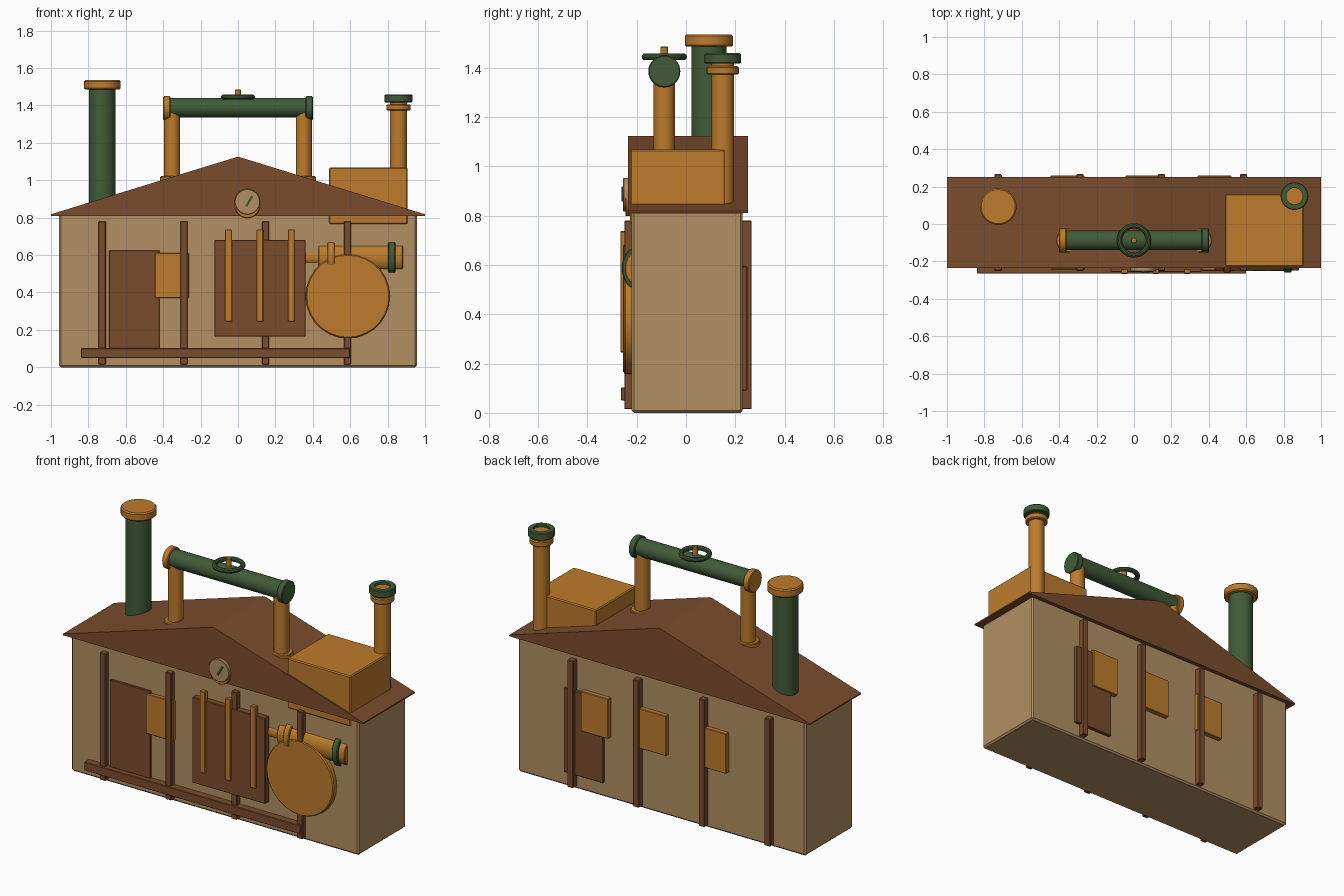
import bpy, bmesh, math
from mathutils import Matrix, Vector

if "Cube" in bpy.data.objects:
    bpy.data.objects.remove(bpy.data.objects["Cube"])


def material(name, rgb):
    m = bpy.data.materials.new(name)
    m.diffuse_color = (*rgb, 1)
    m.use_nodes = True
    m.node_tree.nodes["Principled BSDF"].inputs["Base Color"].default_value = m.diffuse_color
    return m


TAN = material("tan_plaster", (0.445, 0.275, 0.122))
BROWN = material("brown_wood", (0.195, 0.072, 0.026))
ORANGE = material("orange_copper", (0.51, 0.20, 0.025))
GREEN = material("dark_green_iron", (0.053, 0.103, 0.039))


def finish(name, bm, mat, bevel=0.0, smooth=False):
    bmesh.ops.recalc_face_normals(bm, faces=bm.faces[:])
    me = bpy.data.meshes.new(name)
    bm.to_mesh(me)
    bm.free()
    me.materials.append(mat)
    ob = bpy.data.objects.new(name, me)
    bpy.context.collection.objects.link(ob)
    if bevel:
        mod = ob.modifiers.new("bevel", 'BEVEL')
        mod.width = bevel
        mod.segments = 1
        mod.limit_method = 'ANGLE'
        mod.angle_limit = math.radians(40)
    if smooth:
        bpy.ops.object.select_all(action='DESELECT')
        ob.select_set(True)
        bpy.context.view_layer.objects.active = ob
        bpy.ops.object.shade_smooth_by_angle(angle=math.radians(35))
    return ob


def box(name, mat, x, y, z, bevel=0.003):
    """Box from (min, max) ranges."""
    bm = bmesh.new()
    lo, hi = Vector((x[0], y[0], z[0])), Vector((x[1], y[1], z[1]))
    bmesh.ops.create_cube(bm, size=1, matrix=Matrix.Translation((lo + hi) / 2)
                          @ Matrix.Diagonal((*(hi - lo), 1)))
    return finish(name, bm, mat, bevel)


def cyl(name, mat, a, b, r, bevel=0.0, sides=32, squash_y=1.0):
    """Cylinder between two points, optionally flattened along y."""
    a, b = Vector(a), Vector(b)
    mid, d = (a + b) / 2, b - a
    bm = bmesh.new()
    bmesh.ops.create_cone(bm, cap_ends=True, segments=sides, radius1=r, radius2=r, depth=d.length,
                          matrix=Matrix.Translation(mid) @ Matrix.Diagonal((1, squash_y, 1, 1))
                          @ Vector((0, 0, 1)).rotation_difference(d).to_matrix().to_4x4())
    return finish(name, bm, mat, bevel, True)


def lathe_ring(name, mat, centre, profile, sides=32):
    """Closed (radius, height) profile spun around z."""
    bm = bmesh.new()
    rings = []
    for i in range(sides):
        t = 2 * math.pi * i / sides
        rings.append([bm.verts.new((centre[0] + r * math.cos(t), centre[1] + r * math.sin(t),
                                    centre[2] + h)) for r, h in profile])
    n = len(profile)
    for i in range(sides):
        p, q = rings[i], rings[(i + 1) % sides]
        for j in range(n):
            k = (j + 1) % n
            bm.faces.new((p[j], q[j], q[k], p[k]))
    return finish(name, bm, mat, 0, True)


# Walls
box("house_body", TAN, (-0.957, 0.957), (-0.22, 0.23), (0, 0.818), 0.01)

# Gable roof
bm = bmesh.new()
outline = [(-1, 0.81), (1, 0.81), (1, 0.818), (0.01, 1.123), (-0.01, 1.123), (-1, 0.818)]
face = bm.faces.new([bm.verts.new((x, -0.236, z)) for x, z in outline])
ext = bmesh.ops.extrude_face_region(bm, geom=[face])
bmesh.ops.translate(bm, vec=(0, 0.488, 0),
                    verts=[g for g in ext["geom"] if isinstance(g, bmesh.types.BMVert)])
finish("gable_roof", bm, BROWN)

# Timber posts front and back, front rail
for i in range(4):
    x = -0.726 + i * 0.437
    box(f"front_post_{i}", BROWN, (x - 0.019, x + 0.019), (-0.25, -0.2), (0.015, 0.78))
    box(f"back_post_{i}", BROWN, (x - 0.019, x + 0.019), (0.2, 0.266), (0.015, 0.78))
box("front_rail", BROWN, (-0.84, 0.6), (-0.264, -0.21), (0.05, 0.102))

# Doors and windows
box("front_door", BROWN, (-0.69, -0.42), (-0.234, -0.2), (0.1, 0.625))
box("back_door", BROWN, (0.38, 0.64), (0.2, 0.249), (0.09, 0.595))
box("front_window", ORANGE, (-0.445, -0.263), (-0.242, -0.2), (0.37, 0.61))
for i, x in enumerate((-0.355, 0.045, 0.43)):
    box(f"back_window_{i}", ORANGE, (x - 0.091, x + 0.091), (0.2, 0.258), (0.37, 0.61))

# Large front shutter with straps
box("shutter_panel", BROWN, (-0.125, 0.36), (-0.256, -0.2), (0.165, 0.68))
for i in range(3):
    x = -0.051 + i * 0.168
    box(f"shutter_strap_{i}", ORANGE, (x - 0.018, x + 0.018), (-0.266, -0.24), (0.245, 0.737))

# Round hatch and the pipe running behind it, flattened against the wall
cyl("round_hatch", ORANGE, (0.587, -0.2, 0.38), (0.587, -0.252, 0.38), 0.225, 0.006, 28)
for name, mat, x0, x1, r in (("wall_pipe_thin", ORANGE, 0.3, 0.45, 0.035),
                             ("wall_pipe", ORANGE, 0.43, 0.882, 0.066),
                             ("wall_pipe_flange", ORANGE, 0.478, 0.516, 0.083),
                             ("wall_pipe_ring", GREEN, 0.803, 0.841, 0.084)):
    cyl(name, mat, (x0, -0.205, 0.587), (x1, -0.205, 0.587), r, 0.004, squash_y=0.65)

# Gauge on the gable
cyl("gauge_rim", ORANGE, (0.05, -0.2, 0.866), (0.05, -0.246, 0.866), 0.068, 0.003)
cyl("gauge_face", TAN, (0.05, -0.22, 0.885), (0.05, -0.255, 0.885), 0.068, 0.003)
needle = box("gauge_needle", GREEN, (-0.006, 0.006), (-0.004, 0.004), (-0.032, 0.032), 0)
needle.location = (0.06, -0.257, 0.888)
needle.rotation_euler.y = math.radians(30)

# Tall left chimney
cyl("left_chimney", GREEN, (-0.726, 0.093, 0.8), (-0.726, 0.093, 1.5), 0.071)
cyl("left_chimney_cap", ORANGE, (-0.726, 0.093, 1.485), (-0.726, 0.093, 1.535), 0.098, 0.007)

# Roof pipe bridge with hand wheel
Y, Z = -0.088, 1.385
for side, mat in ((-1, ORANGE), (1, GREEN)):
    tag = "left" if side < 0 else "right"
    cyl(f"bridge_leg_{tag}", ORANGE, (side * 0.352, Y, 0.95), (side * 0.352, Y, Z), 0.043)
    cyl(f"bridge_collar_{tag}", ORANGE, (side * 0.352, Y, 0.98), (side * 0.352, Y, 1.022), 0.064, 0.004)
    cyl(f"bridge_flange_{tag}", mat, (side * 0.362, Y, Z), (side * 0.4, Y, Z), 0.065, 0.004)
cyl("bridge_pipe", GREEN, (-0.37, Y, Z + 0.003), (0.37, Y, Z + 0.003), 0.052)
cyl("wheel_stem", ORANGE, (0, Y, Z), (0, Y, 1.485), 0.016, 0.003, 16)
tube = [(0.078 + 0.014 * math.cos(t * math.pi / 5), 0.014 * math.sin(t * math.pi / 5)) for t in range(10)]
lathe_ring("hand_wheel", GREEN, (0, Y, 1.444), tube)

# Roof box with right chimney
box("roof_box", ORANGE, (0.487, 0.907), (-0.227, 0.16), (0.766, 1.068), 0.006)
C = (0.858, 0.149)
cyl("right_chimney", ORANGE, (*C, 0.8), (*C, 1.445), 0.046)
cyl("right_chimney_flange", ORANGE, (*C, 1.372), (*C, 1.406), 0.065, 0.005)
lathe_ring("right_chimney_ring", GREEN, (*C, 1.416),
           [(0.044, 0), (0.07, 0), (0.074, 0.004), (0.074, 0.038), (0.07, 0.043), (0.044, 0.043)])
